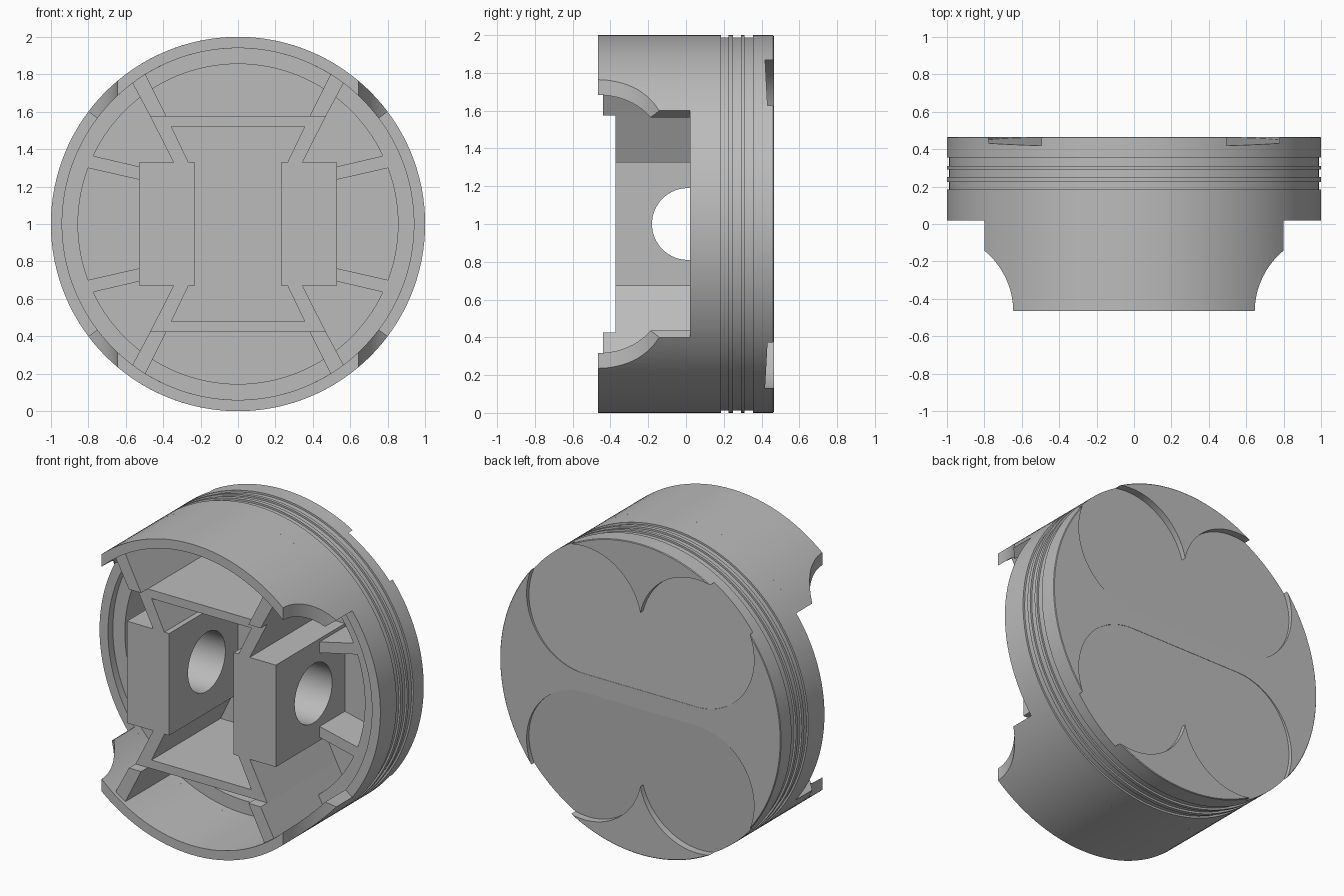
import bpy, bmesh
from math import sin, cos, radians, atan2, degrees
from mathutils import Matrix, Vector

if "Cube" in bpy.data.objects:
    bpy.data.objects.remove(bpy.data.objects["Cube"], do_unlink=True)

metal = bpy.data.materials.new("cast_grey")
metal.use_nodes = True
metal.diffuse_color = (0.5, 0.5, 0.5, 1)
metal.node_tree.nodes["Principled BSDF"].inputs["Base Color"].default_value = (0.5, 0.5, 0.5, 1)

CENTRE = 1.0     # height of the bore axis, which runs along y
BACK = 0.465     # crown face
FRONT = -0.465   # skirt rim
RIM = 0.02       # front of the ring belt
SHELF = 0.07     # step inside the ring belt
FLOOR = 0.33     # underside of the crown
BOSS_Y = -0.372  # front of the pin bosses
SIGNS = (1, -1)


def finish(name, bm):
    bmesh.ops.recalc_face_normals(bm, faces=bm.faces)
    bmesh.ops.translate(bm, verts=bm.verts, vec=(0, 0, CENTRE))
    mesh = bpy.data.meshes.new(name)
    bm.to_mesh(mesh)
    bm.free()
    mesh.materials.append(metal)
    obj = bpy.data.objects.new(name, mesh)
    bpy.context.collection.objects.link(obj)
    return obj


def prism(name, pts, front, back):
    """Extrude an (x, z) outline along y; front may be a rule of z."""
    depth = front if callable(front) else (lambda z: front)
    bm = bmesh.new()
    a = [bm.verts.new((x, depth(z), z)) for x, z in pts]
    b = [bm.verts.new((x, back, z)) for x, z in pts]
    bm.faces.new(a)
    bm.faces.new(b[::-1])
    for i in range(len(pts)):
        j = (i + 1) % len(pts)
        bm.faces.new((a[i], b[i], b[j], a[j]))
    return finish(name, bm)


def rod(name, radius, length, turn, at):
    bm = bmesh.new()
    bmesh.ops.create_cone(bm, cap_ends=True, segments=96, radius1=radius, radius2=radius,
                          depth=length, matrix=Matrix.Translation(Vector(at)) @ turn)
    return finish(name, bm)


def cut(obj, cutter):
    mod = obj.modifiers.new("cut", 'BOOLEAN')
    mod.operation = 'DIFFERENCE'
    mod.solver = 'EXACT'
    mod.object = cutter
    cutter.hide_render = True
    bpy.context.view_layer.objects.active = obj
    bpy.ops.object.modifier_apply(modifier=mod.name)
    bpy.data.objects.remove(cutter, do_unlink=True)


def arc(cx, cz, r, start, end, n):
    steps = [radians(start + (end - start) * i / n) for i in range(n + 1)]
    return [(cx + r * cos(t), cz + r * sin(t)) for t in steps]


def flip(pts, sx, sz):
    return [(x * sx, z * sz) for x, z in pts]


# Crown with ring grooves and stepped cavity, turned around the bore axis
profile = [(0, BACK), (0.996, BACK), (1, BACK - 0.004)]
for low, high in ((0.31, 0.355), (0.25, 0.29), (0.185, 0.225)):
    profile += [(1, high), (0.988, high), (0.988, low), (1, low)]
profile += [(1, RIM), (0.94, RIM), (0.94, SHELF), (0.855, SHELF), (0.855, FLOOR), (0, FLOOR)]
bm = bmesh.new()
verts = [bm.verts.new((r, y, 0)) for r, y in profile]
edges = [bm.edges.new(pair) for pair in zip(verts, verts[1:])]
bmesh.ops.spin(bm, geom=verts + edges, cent=(0, 0, 0), axis=(0, 1, 0),
               angle=radians(360), steps=128)
bmesh.ops.remove_doubles(bm, verts=bm.verts, dist=0.0001)
crown = finish("crown", bm)

# Paired valve pockets with sloping floors
VX, VZ, VR = 0.4, 0.47, 0.41
cusp = degrees(atan2((VR ** 2 - VX ** 2) ** 0.5, -VX))
right_lobe = arc(VX, VZ, VR, -90, cusp, 48)
pocket = right_lobe + flip(right_lobe, -1, 1)[-2::-1]
for s in SIGNS:
    tool = prism("pocket_cutter", flip(pocket, 1, s),
                 lambda z: BACK - 0.002 - 0.055 * (abs(z) - 0.06), 0.6)
    cut(crown, tool)

# Two skirts, scooped at the corners
sector = arc(0, 0, 1, 36.9, 143.1, 40) + arc(0, 0, 0.94, 143.1, 36.9, 40)
parts = [crown]
for s, side in zip(SIGNS, ("upper", "lower")):
    skirt = prism(side + "_skirt", flip(sector, 1, s), FRONT, RIM)
    for sx in SIGNS:
        cut(skirt, rod("scoop_cutter", 0.425, 3, Matrix.Identity(4), (sx * 1.07, -0.47, 0)))
    parts.append(skirt)

    # Cross wall between the webs
    bar = [(-0.39, 0.52), (0.39, 0.52), (0.39, 0.575), (-0.39, 0.575)]
    parts.append(prism(side + "_cross_wall", flip(bar, 1, s), BOSS_Y, FLOOR + 0.01))

# Pin bosses, webs and ribs
inner_web = [(0.26, 0.32), (0.34, 0.32), (0.469, 0.575), (0.382, 0.575)]
outer_web = [(0.382, 0.575), (0.469, 0.575), (0.57, 0.765), (0.505, 0.82)]
rib = [(0.52, 0.235), (0.85, 0.31), (0.80, 0.37), (0.52, 0.305)]
block = [(0.23, -0.328), (0.53, -0.328), (0.53, 0.328), (0.23, 0.328)]
for sx, side in zip(SIGNS, ("left", "right")):
    boss = prism(side + "_pin_boss", flip(block, sx, 1), BOSS_Y, FLOOR + 0.01)
    cut(boss, rod("pin_cutter", 0.19, 3, Matrix.Rotation(radians(90), 4, 'Y'), (0, 0.01, 0)))
    parts.append(boss)
    for sz, level in zip(SIGNS, ("upper", "lower")):
        tag = level + "_" + side
        parts.append(prism(tag + "_inner_web", flip(inner_web, sx, sz), BOSS_Y, FLOOR + 0.01))
        parts.append(prism(tag + "_outer_web", flip(outer_web, sx, sz), -0.44, FLOOR + 0.01))
        parts.append(prism(tag + "_rib", flip(rib, sx, sz), SHELF + 0.004, FLOOR + 0.01))

# Smooth the turned surfaces, keep edges sharp
bpy.ops.object.select_all(action='DESELECT')
for obj in parts:
    obj.select_set(True)
bpy.context.view_layer.objects.active = crown
bpy.ops.object.shade_smooth_by_angle(angle=radians(25))
